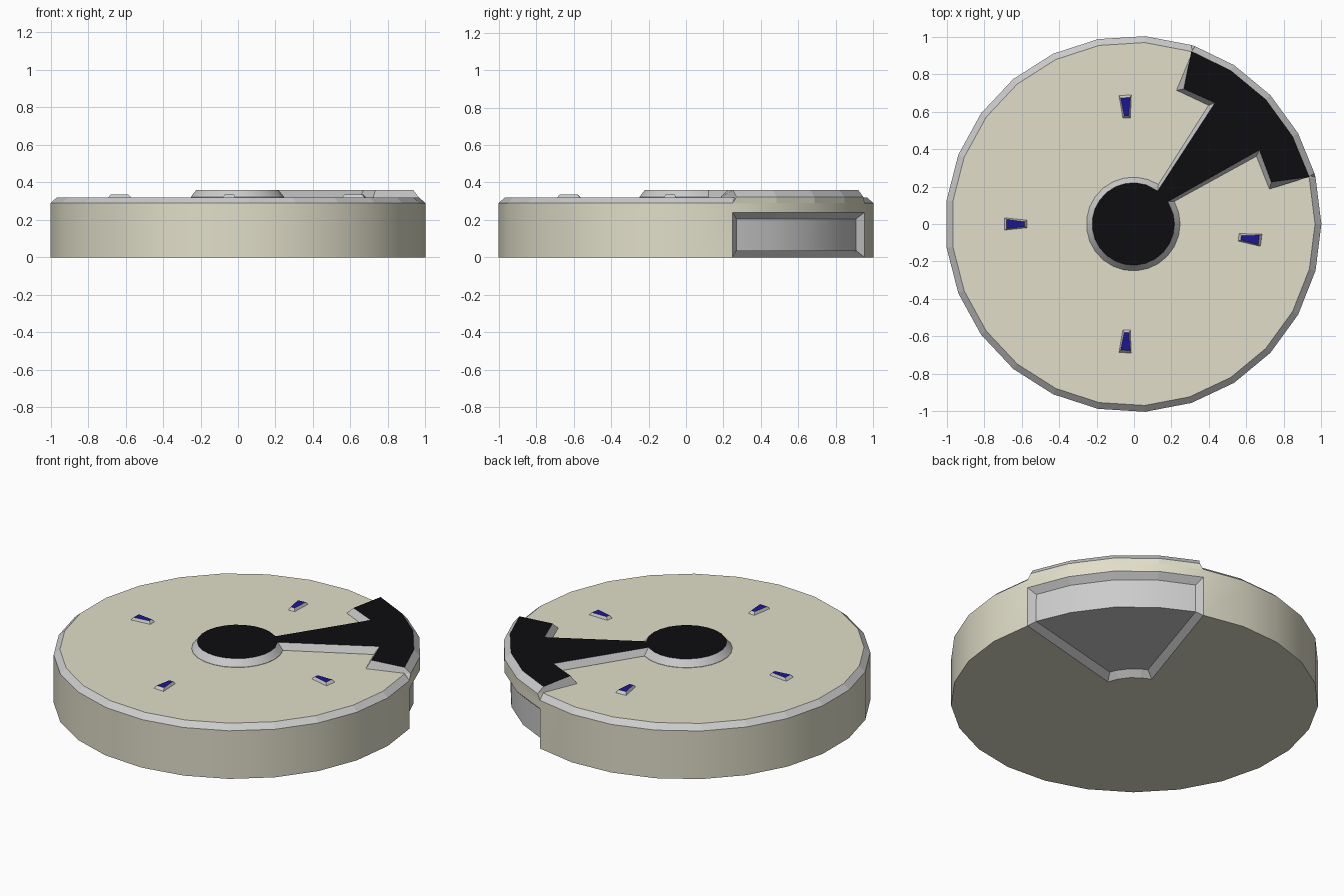
import bpy, bmesh
from math import sin, cos, pi

if "Cube" in bpy.data.objects:
    bpy.data.objects.remove(bpy.data.objects["Cube"])

N = 25                      # sides of the disc
R = 1.004                   # rim radius
CX = -0.004                 # keeps the odd-sided disc centred
STEP = 360 / N


def polar(r, deg, z):
    a = deg * pi / 180
    return (r * cos(a) + CX, r * sin(a), z)


def material(name, color):
    m = bpy.data.materials.new(name)
    m.diffuse_color = (*color, 1)
    m.use_nodes = True
    m.node_tree.nodes["Principled BSDF"].inputs["Base Color"].default_value = m.diffuse_color
    return m


cream = material("cream", (0.75, 0.73, 0.58))
black = material("black", (0.004, 0.004, 0.005))
blue = material("blue", (0.012, 0.008, 0.3))


def finish(bm, name, mats):
    me = bpy.data.meshes.new(name)
    bm.to_mesh(me)
    bm.free()
    for m in mats:
        me.materials.append(m)
    ob = bpy.data.objects.new(name, me)
    bpy.context.collection.objects.link(ob)
    return ob


def bridge(bm, a, b, mat=0, smooth=False):
    faces = []
    n = len(a)
    for i in range(n):
        j = (i + 1) % n
        f = bm.faces.new((a[i], a[j], b[j], b[i]))
        f.material_index = mat
        f.smooth = smooth
        faces.append(f)
    return faces


# Disc body: material slot 0 cream, slot 1 plain grey
bm = bmesh.new()
rings = [[bm.verts.new(polar(r, i * STEP, z)) for i in range(N)]
         for r, z in ((0.25, 0), (R, 0), (R, 0.24), (R, 0.29), (0.97, 0.32))]
bm.faces.new(rings[0][::-1])
under = bridge(bm, rings[0], rings[1])
wall = bridge(bm, rings[1], rings[2], smooth=True)
bridge(bm, rings[2], rings[3], smooth=True)
bridge(bm, rings[3], rings[4], mat=1)
bm.faces.new(rings[4])

# Grip pocket wrapping from the wall onto the underside
pocket = under[1:5] + wall[1:5]
bm.normal_update()
border = bmesh.ops.inset_region(bm, faces=pocket, thickness=0.035, depth=-0.035,
                                use_even_offset=True, use_boundary=True)["faces"]
for f in pocket + border:
    f.material_index = 1
for f in border:
    f.smooth = False
finish(bm, "disc_body", [cream, None])

# Raised hub and pointer: half outline as (radius, angle off the pointer axis)
AXIS = 3 * STEP
hub = [STEP * k for k in range(2, N - 1)]


def outline(bm, z, hub_r, hub_end, notch, corner, rim):
    arc = [(hub_r, a) for a in hub]
    arc = [(hub_r, hub_end)] + [(hub_r, AXIS_K) for AXIS_K in hub] + [(hub_r, 360 - hub_end)]
    side = [notch, corner] + rim
    pts = arc + [(r, -a) for r, a in side] + [(rim[-1][0], 0)] + side[::-1]
    return [bm.verts.new(polar(r, AXIS + a, z)) for r, a in pts]


bm = bmesh.new()
S = STEP
low = outline(bm, 0.29, 0.25, S, (0.75, S), (0.75, 2 * S), [(R, 2 * S), (R, S)])
mid = outline(bm, 0.322, 0.25, S, (0.75, S), (0.75, 2 * S), [(R, 2 * S - 1.2), (R, S)])
top = outline(bm, 0.36, 0.22, 0.72 * S, (0.78, 12.8), (0.77, 26.3), [(0.972, 28.2), (0.97, S)])
bridge(bm, low, mid)
slope = bridge(bm, mid, top, mat=1)
for f in slope[:len(hub) + 1]:
    f.smooth = True
bm.faces.new(top).material_index = 2
finish(bm, "hub_pointer", [cream, None, black])


# Four raised tick marks
def tick(name, deg):
    bm = bmesh.new()
    a = deg * pi / 180
    loops = []
    for r0, r1, w0, w1, z in ((0.565, 0.69, 0.021, 0.034, 0.318),
                              (0.58, 0.675, 0.012, 0.025, 0.335)):
        loops.append([bm.verts.new((x * cos(a) - y * sin(a) + CX, x * sin(a) + y * cos(a), z))
                      for x, y in ((r0, -w0), (r1, -w1), (r1, w1), (r0, w0))])
    bridge(bm, *loops)
    bm.faces.new(loops[1]).material_index = 1
    finish(bm, name, [None, blue])


for k in (6, 12, 18, 24):
    tick(f"tick_mark_{k // 6}", (k + 0.5) * STEP)
